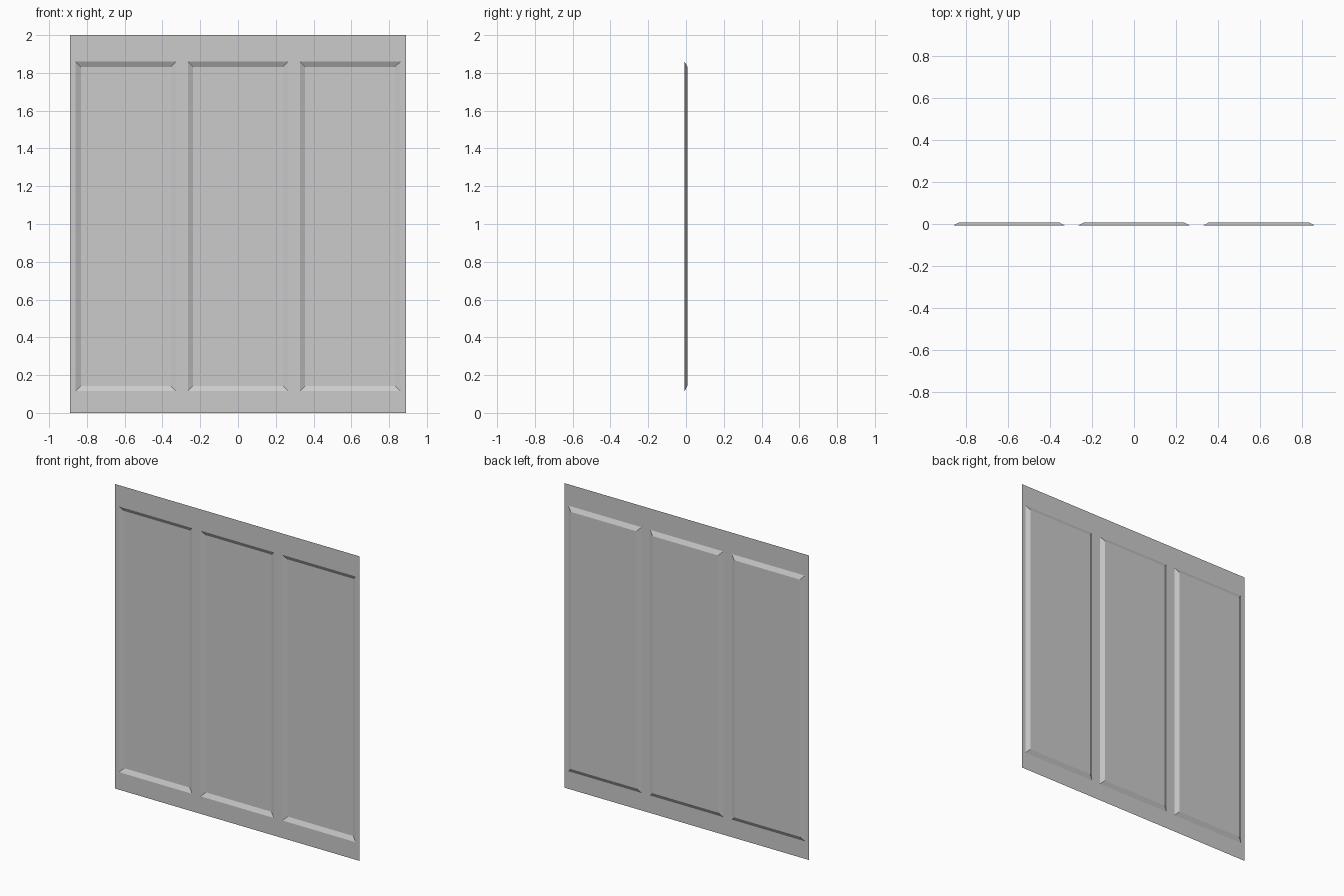
import bpy, bmesh

if "Cube" in bpy.data.objects:
    bpy.data.objects.remove(bpy.data.objects["Cube"])

WIDTH, HEIGHT, DEPTH, BEVEL = 0.889, 2.0, 0.015, 0.028
xs = [-WIDTH, -0.86, -0.328, -0.266, 0.266, 0.328, 0.86, WIDTH]
zs = [0, 0.115, 1.86, HEIGHT]

# Single thin sheet, divided along the panel outlines, facing -y
bm = bmesh.new()
rows = [[bm.verts.new((x, -DEPTH / 2, z)) for x in xs] for z in zs]
panels = []
for j in range(len(zs) - 1):
    for i in range(len(xs) - 1):
        f = bm.faces.new((rows[j][i], rows[j][i + 1], rows[j + 1][i + 1], rows[j + 1][i]))
        if j == 1 and i % 2 == 1:
            panels.append(f)
bm.normal_update()

# Three pressed panels with sloping borders, pushed towards the back
bmesh.ops.inset_individual(bm, faces=panels, thickness=BEVEL, use_even_offset=True)
for f in panels:
    for v in f.verts:
        v.co.y += DEPTH

bm.normal_update()
mesh = bpy.data.meshes.new("panelled_sheet")
bm.to_mesh(mesh)
bm.free()
sheet = bpy.data.objects.new("panelled_sheet", mesh)
bpy.context.collection.objects.link(sheet)
